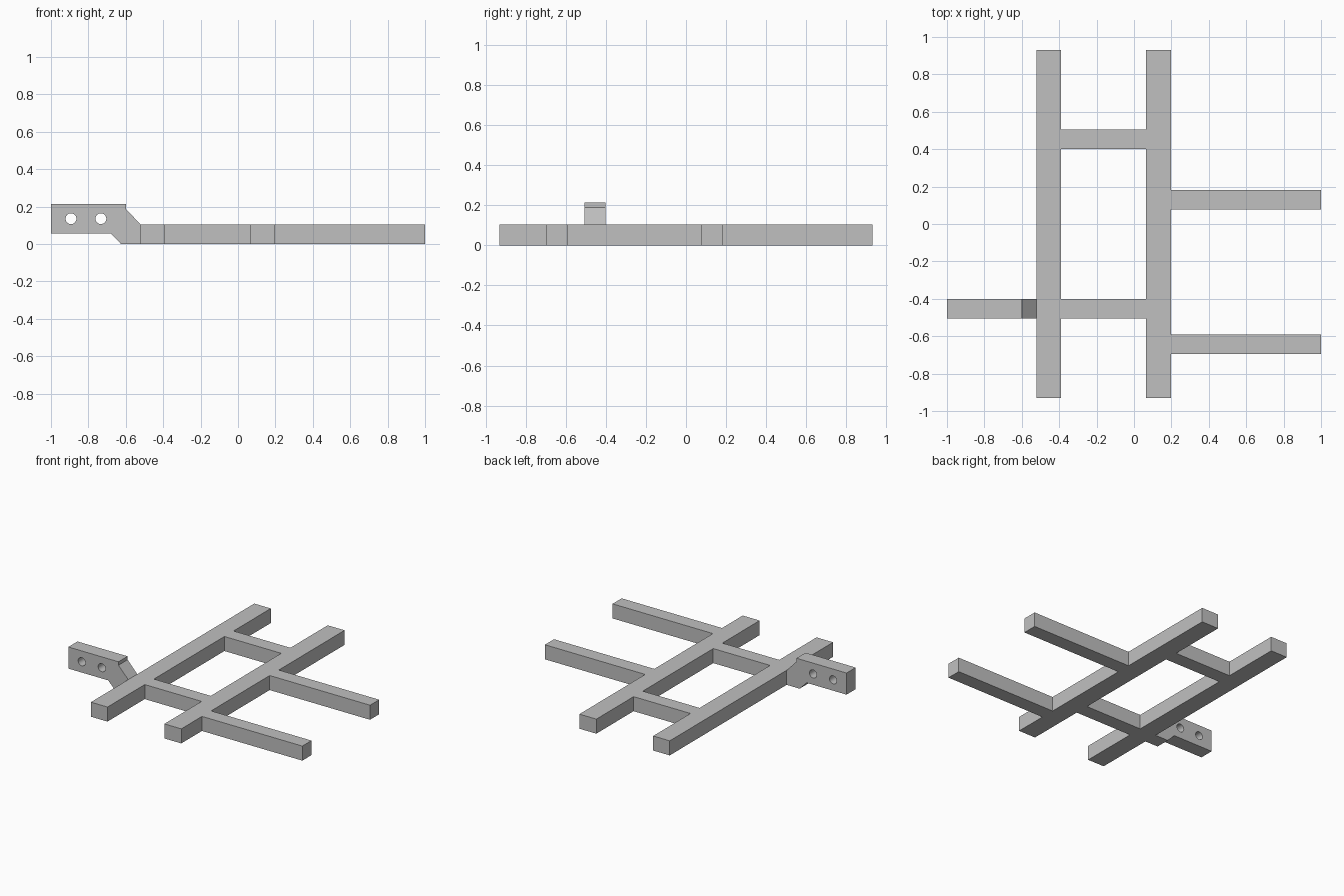
import bpy
import math

if "Cube" in bpy.data.objects:
    bpy.data.objects.remove(bpy.data.objects["Cube"])

steel = bpy.data.materials.new("plain grey steel")
steel.diffuse_color = (0.53, 0.53, 0.53, 1)
steel.use_nodes = True
steel.node_tree.nodes["Principled BSDF"].inputs["Base Color"].default_value = steel.diffuse_color

HEIGHT = 0.105


def bar(name, x0, x1, y0, y1):
    """Square bar lying on the ground between the given limits."""
    bpy.ops.mesh.primitive_cube_add(
        size=1, location=((x0 + x1) / 2, (y0 + y1) / 2, HEIGHT / 2))
    ob = bpy.context.object
    ob.name = name
    ob.scale = (x1 - x0, y1 - y0, HEIGHT)
    bpy.ops.object.transform_apply(location=False, rotation=False, scale=True)
    ob.data.materials.append(steel)


# two long rails
bar("left_rail", -0.522, -0.39, -0.931, 0.931)
bar("right_rail", 0.064, 0.199, -0.931, 0.931)

# cross bars joining the rails
bar("front_cross_bar", -0.39, 0.064, -0.506, -0.402)
bar("back_cross_bar", -0.39, 0.064, 0.402, 0.506)

# arms sticking out to the right
bar("front_arm", 0.199, 1.0, -0.695, -0.591)
bar("back_arm", 0.199, 1.0, 0.077, 0.181)

# raised hitch bracket: side profile with two bolt holes, extruded along y
outline = [(-1, 0.057), (-0.682, 0.057), (-0.626, 0), (-0.522, 0),
           (-0.522, HEIGHT), (-0.6, 0.188), (-0.6, 0.213), (-1, 0.213)]


def circle(cx, cz, r, n=32):
    return [(cx + r * math.cos(math.tau * i / n),
             cz + r * math.sin(math.tau * i / n)) for i in range(n)]


curve = bpy.data.curves.new("hitch_bracket", 'CURVE')
curve.dimensions = '2D'
curve.fill_mode = 'BOTH'
curve.extrude = 0.052
for loop in (outline, circle(-0.893, 0.135, 0.029), circle(-0.733, 0.135, 0.029)):
    spline = curve.splines.new('POLY')
    spline.points.add(len(loop) - 1)
    for point, (x, z) in zip(spline.points, loop):
        point.co = (x, z, 0, 1)
    spline.use_cyclic_u = True
    spline.use_smooth = False
curve.materials.append(steel)

bracket = bpy.data.objects.new("hitch_bracket", curve)
bpy.context.collection.objects.link(bracket)
bracket.location = (0, -0.454, 0)
bracket.rotation_euler = (math.pi / 2, 0, 0)
bpy.ops.object.select_all(action='DESELECT')
bracket.select_set(True)
bpy.context.view_layer.objects.active = bracket
bpy.ops.object.convert(target='MESH')
bpy.ops.object.shade_smooth_by_angle(angle=math.radians(30))
